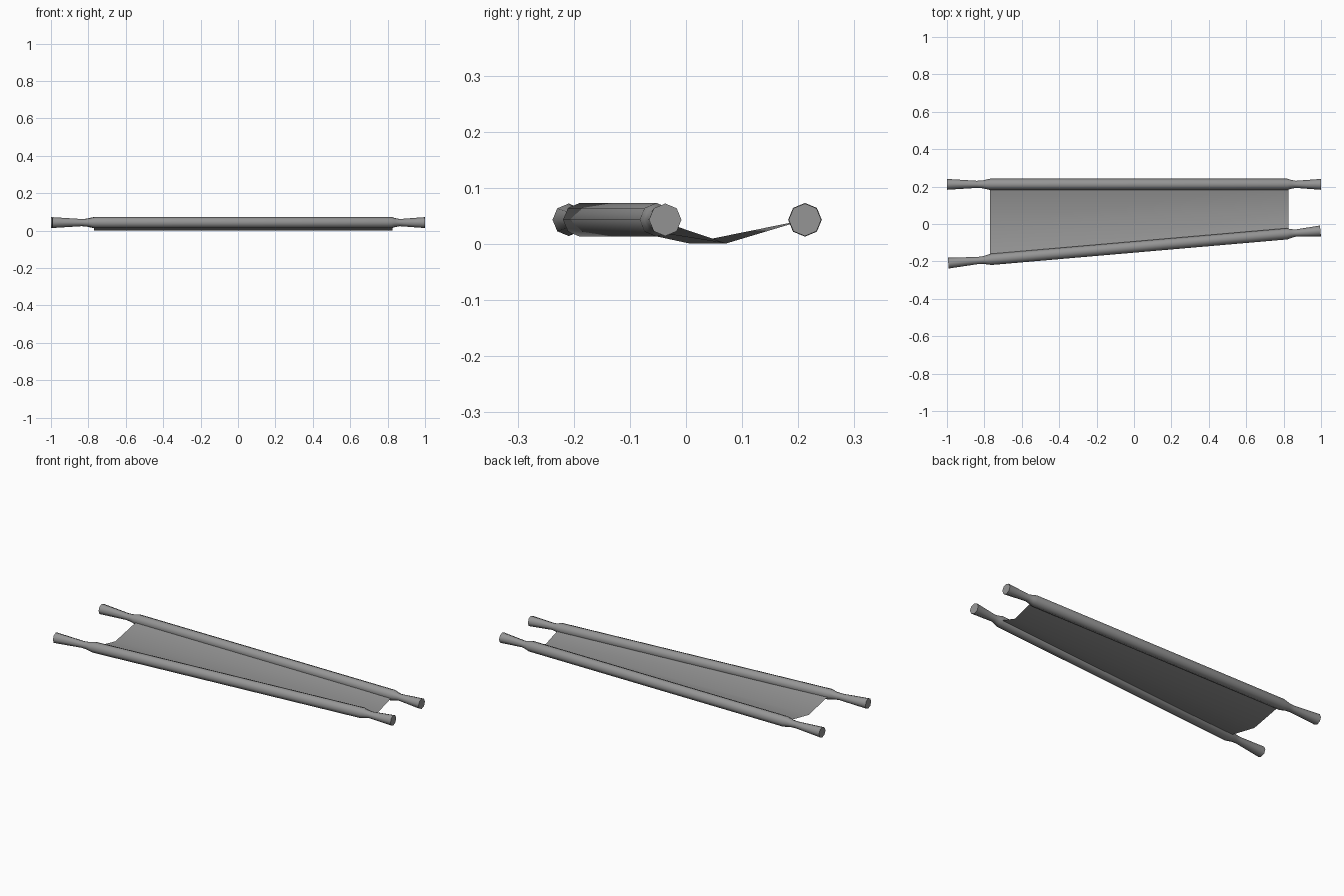
import bpy
import bmesh
from math import cos, sin, pi, radians
from mathutils import Vector

cube = bpy.data.objects.get("Cube")
if cube:
    bpy.data.objects.remove(cube)

grey = bpy.data.materials.new("plain grey")
grey.use_nodes = True
colour = (0.3, 0.3, 0.3, 1)
grey.diffuse_color = colour
grey.node_tree.nodes["Principled BSDF"].inputs["Base Color"].default_value = colour

POLE_Z = 0.043
# Distance along the pole and radius: flared grips, narrow necks, full shaft
PROFILE = [(-1, 0.029), (-0.84, 0.019), (-0.81, 0.021), (-0.77, 0.03),
           (0.82, 0.03), (0.84, 0.024), (0.865, 0.019), (1, 0.029)]


def finish(name, bm):
    mesh = bpy.data.meshes.new(name)
    bm.to_mesh(mesh)
    bm.free()
    mesh.materials.append(grey)
    obj = bpy.data.objects.new(name, mesh)
    bpy.context.collection.objects.link(obj)
    bpy.ops.object.select_all(action='DESELECT')
    obj.select_set(True)
    bpy.context.view_layer.objects.active = obj
    bpy.ops.object.shade_smooth_by_angle(angle=radians(50))
    return obj


def pole(name, start, end, sides=8):
    """Eight-sided pole running between two ground points."""
    a, b = Vector((*start, POLE_Z)), Vector((*end, POLE_Z))
    side = Vector((0, 0, 1)).cross((b - a).normalized())
    bm = bmesh.new()
    rings = []
    for t, r in PROFILE:
        centre = a.lerp(b, (t + 1) / 2)
        rings.append([bm.verts.new(centre + side * (r * cos(2 * pi * i / sides))
                                   + Vector((0, 0, r * sin(2 * pi * i / sides))))
                      for i in range(sides)])
    for r0, r1 in zip(rings, rings[1:]):
        for i in range(sides):
            j = (i + 1) % sides
            bm.faces.new((r0[i], r0[j], r1[j], r1[i]))
    bm.faces.new(rings[0])
    bm.faces.new(rings[-1])
    bmesh.ops.recalc_face_normals(bm, faces=bm.faces)
    return finish(name, bm)


# Two carrying poles, the front one angled
pole("back_pole", (-1, 0.212), (1, 0.212))
pole("front_pole", (-0.993, -0.209), (0.997, -0.037))

# Sagging cloth with one fold along its middle
bm = bmesh.new()
rows = []
for x, front, fold in ((-0.77, -0.19, 0.005), (0.825, -0.052, 0.072)):
    rows.append([bm.verts.new(p) for p in
                 ((x, front, POLE_Z), (x, fold, 0.001), (x, 0.212, POLE_Z))])
for i in range(2):
    bm.faces.new((rows[0][i], rows[1][i], rows[1][i + 1], rows[0][i + 1]))
finish("cloth", bm)
